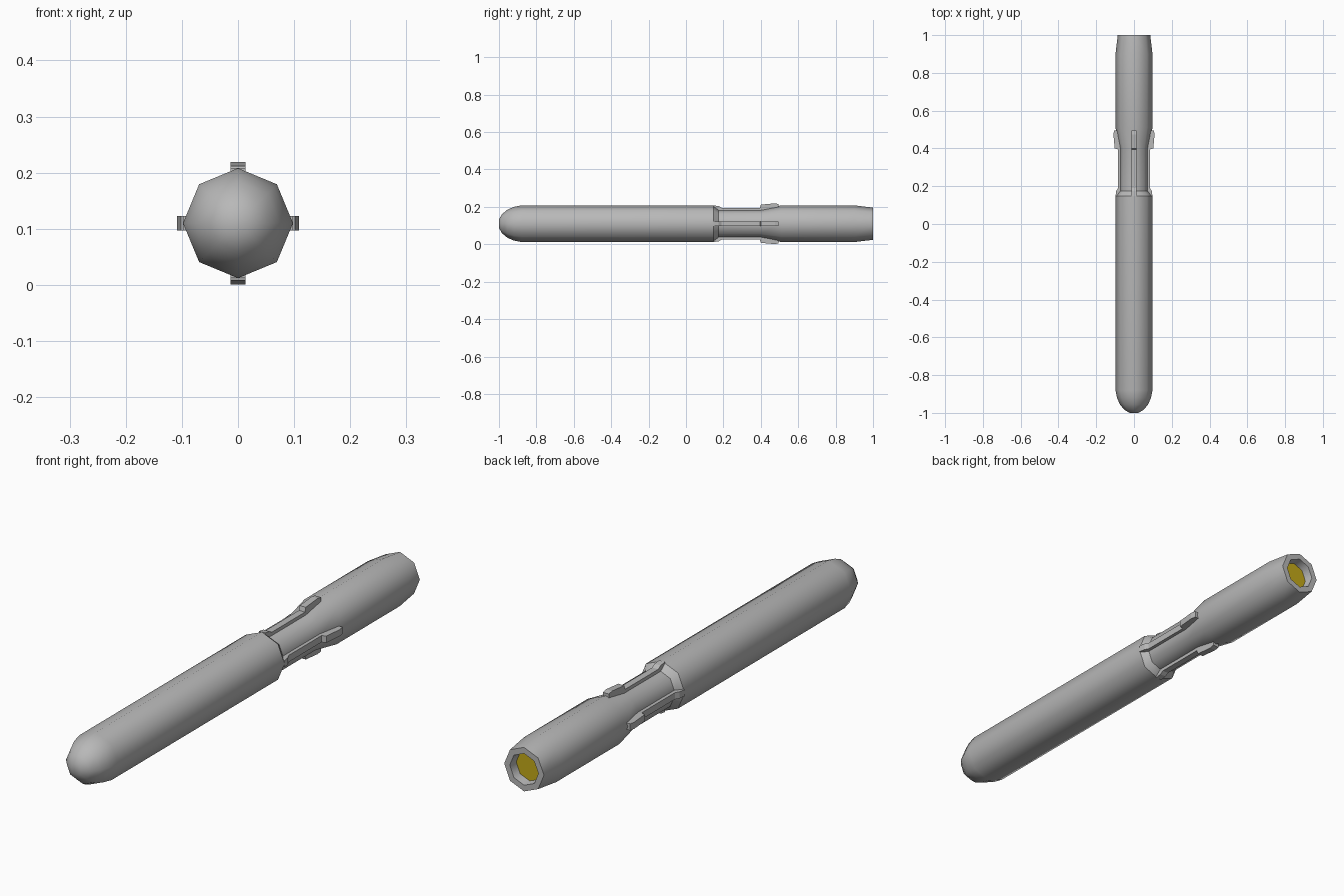
import bpy, bmesh, math
from mathutils import Matrix

if "Cube" in bpy.data.objects:
    bpy.data.objects.remove(bpy.data.objects["Cube"], do_unlink=True)

AXIS_Z = 0.11
SIDES = 8


def make_material(name, color):
    mat = bpy.data.materials.new(name)
    mat.use_nodes = True
    mat.diffuse_color = color
    mat.node_tree.nodes["Principled BSDF"].inputs["Base Color"].default_value = color
    return mat


grey = make_material("light grey", (0.48, 0.48, 0.48, 1))
yellow = make_material("engine yellow", (0.55, 0.40, 0.01, 1))


def finish(name, bm, mat, smooth=None):
    bmesh.ops.recalc_face_normals(bm, faces=bm.faces)
    mesh = bpy.data.meshes.new(name)
    bm.to_mesh(mesh)
    bm.free()
    mesh.materials.append(mat)
    obj = bpy.data.objects.new(name, mesh)
    obj.location.z = AXIS_Z
    bpy.context.collection.objects.link(obj)
    if smooth:
        bpy.ops.object.select_all(action="DESELECT")
        obj.select_set(True)
        bpy.context.view_layer.objects.active = obj
        bpy.ops.object.shade_smooth_by_angle(angle=math.radians(smooth))
    return obj


def lathe(name, profile, mat, cap_start=False, cap_end=False):
    """Octagonal skin around the y axis through (y, radius) stations."""
    bm = bmesh.new()
    rings = []
    for y, r in profile:
        rings.append([bm.verts.new((r * math.cos(i * math.tau / SIDES), y,
                                    r * math.sin(i * math.tau / SIDES)))
                      for i in range(SIDES)])
    for a, b in zip(rings, rings[1:]):
        for i in range(SIDES):
            j = (i + 1) % SIDES
            bm.faces.new((a[i], a[j], b[j], b[i]))
    if cap_start:
        bm.faces.new(rings[0])
    if cap_end:
        bm.faces.new(rings[-1])
    return finish(name, bm, mat, 50)


# Rounded nose and long front tube
lathe("front_body", [(-1, 0.022), (-0.985, 0.05), (-0.955, 0.075), (-0.92, 0.09),
                     (-0.88, 0.098), (0.148, 0.098)], grey, cap_start=True)

# Bevelled collar closing the front tube
lathe("collar", [(0.148, 0.098), (0.175, 0.077)], grey)

# Narrow waist, flare, rear tube and tapered nozzle
lathe("rear_body", [(0.14, 0.077), (0.40, 0.077), (0.51, 0.098), (0.90, 0.098),
                    (1.0, 0.086)], grey)

# Nozzle rim, recess wall and coloured engine disc
lathe("nozzle_rim", [(1.0, 0.086), (1.0, 0.062), (0.96, 0.058)], grey)
lathe("engine_disc", [(0.965, 0.060)], yellow, cap_end=True)

# Four rails that rise into raised fins at the flare
side = [(0.148, 0.06), (0.148, 0.098), (0.175, 0.094), (0.19, 0.085), (0.395, 0.085),
        (0.40, 0.102), (0.475, 0.109), (0.495, 0.105), (0.495, 0.06)]
for k, label in enumerate(("top", "left", "bottom", "right")):
    bm = bmesh.new()
    face = bm.faces.new([bm.verts.new((-0.013, y, r)) for y, r in side])
    ext = bmesh.ops.extrude_face_region(bm, geom=[face])
    moved = [v for v in ext["geom"] if isinstance(v, bmesh.types.BMVert)]
    bmesh.ops.translate(bm, verts=moved, vec=(0.026, 0, 0))
    bmesh.ops.rotate(bm, verts=bm.verts, cent=(0, 0, 0),
                     matrix=Matrix.Rotation(k * math.pi / 2, 3, "Y"))
    finish(label + "_fin", bm, grey)
